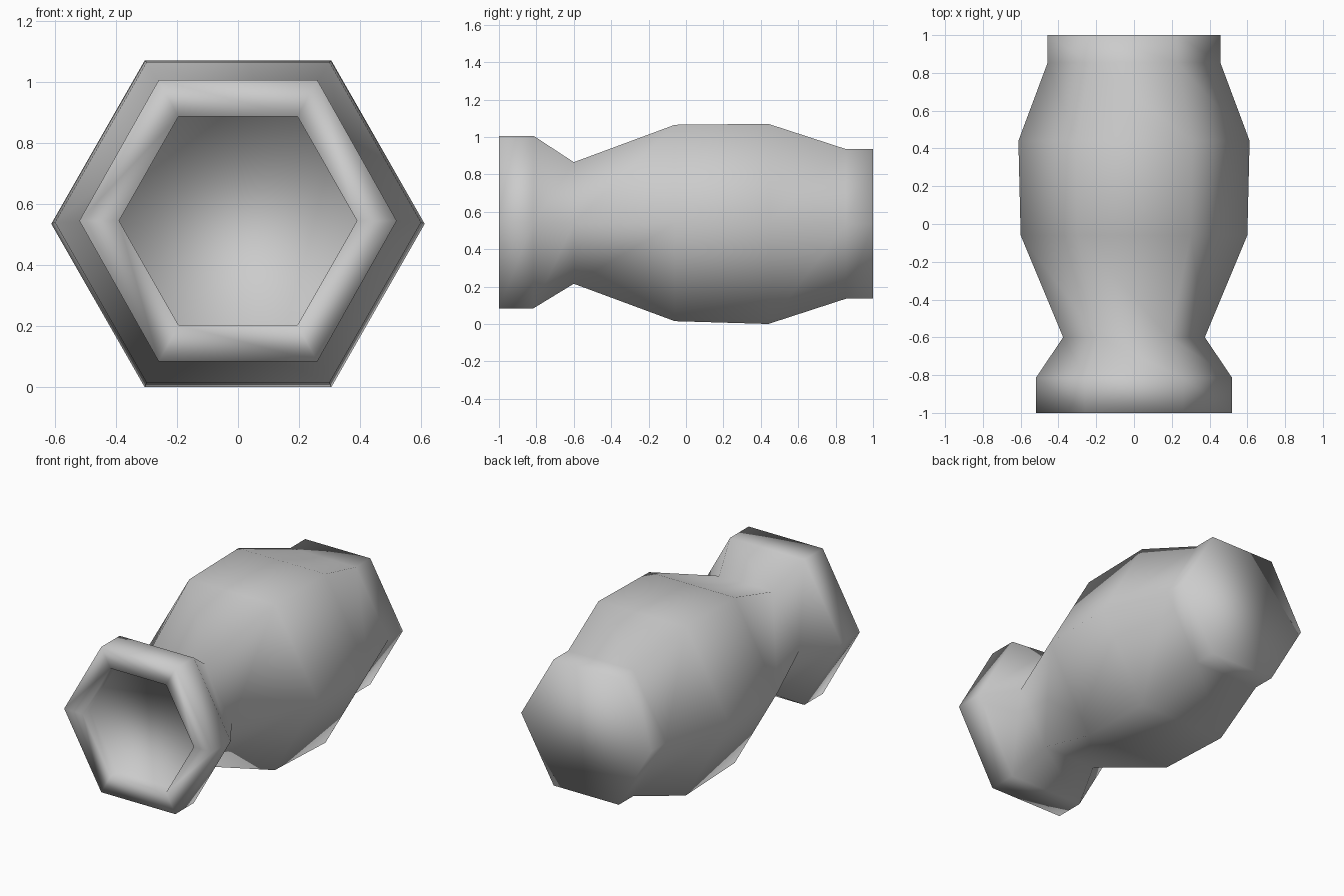
import bpy, bmesh, math

cube = bpy.data.objects.get("Cube")
if cube:
    bpy.data.objects.remove(cube, do_unlink=True)

# One plain grey for the whole barrel
grey = bpy.data.materials.new("light_grey")
grey.use_nodes = True
COLOUR = (0.6, 0.6, 0.6, 1.0)
grey.diffuse_color = COLOUR
grey.node_tree.nodes["Principled BSDF"].inputs["Base Color"].default_value = COLOUR

# Hexagonal sections from the recess floor, over the rim, to the closed back:
# (y, half width, half height, centre z)
SECTIONS = [
    (-0.93, 0.39, 0.342, 0.545),   # recess floor
    (-1.00, 0.39, 0.342, 0.545),   # inner rim
    (-1.00, 0.52, 0.461, 0.545),   # outer rim
    (-0.815, 0.52, 0.461, 0.545),  # back of collar
    (-0.60, 0.375, 0.325, 0.54),   # waist
    (-0.06, 0.60, 0.525, 0.54),    # belly front
    (0.44, 0.612, 0.535, 0.535),   # belly back
    (0.855, 0.457, 0.40, 0.535),   # shoulder
    (1.00, 0.457, 0.40, 0.535),    # back end
]
SIDES = 6


def hex_ring(bm, y, half_w, half_h, zc):
    ring = []
    for i in range(SIDES):
        a = math.tau * i / SIDES
        z = zc + half_h * math.sin(a) / math.sin(math.pi / 3)
        ring.append(bm.verts.new((half_w * math.cos(a), y, z)))
    return ring


# Loft the barrel through all sections and cap both ends
bm = bmesh.new()
rings = [hex_ring(bm, *s) for s in SECTIONS]
for a, b in zip(rings, rings[1:]):
    for i in range(SIDES):
        j = (i + 1) % SIDES
        bm.faces.new((a[i], a[j], b[j], b[i]))
bm.faces.new(rings[0])
bm.faces.new(rings[-1])
bmesh.ops.recalc_face_normals(bm, faces=bm.faces)
for f in bm.faces:
    f.smooth = True

mesh = bpy.data.meshes.new("barrel_body")
bm.to_mesh(mesh)
bm.free()
mesh.materials.append(grey)
body = bpy.data.objects.new("barrel_body", mesh)
bpy.context.collection.objects.link(body)
